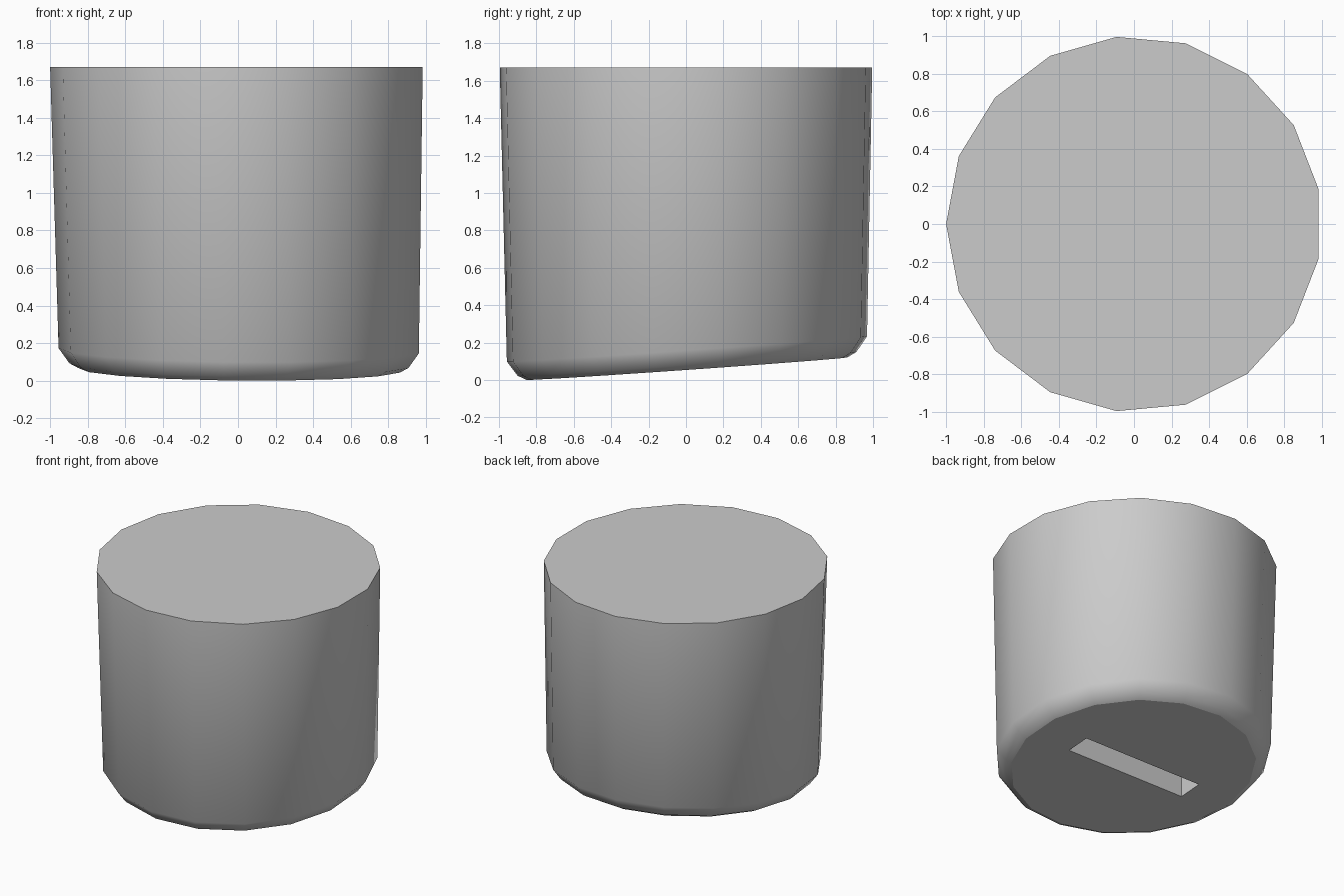
import bpy, bmesh
from math import sin, cos, pi

if "Cube" in bpy.data.objects:
    bpy.data.objects.remove(bpy.data.objects["Cube"])

SIDES = 17


def make_object(name, bm):
    bmesh.ops.recalc_face_normals(bm, faces=bm.faces)
    mesh = bpy.data.meshes.new(name)
    bm.to_mesh(mesh)
    bm.free()
    obj = bpy.data.objects.new(name, mesh)
    bpy.context.collection.objects.link(obj)
    return obj


# Slightly tilted plane of the underside
def underside(x, y):
    return 0.061 + 0.07 * y - 0.008 * x


def ring(bm, radius, lift=None, z=None, cx=0.0, cy=0.0):
    verts = []
    for i in range(SIDES):
        a = pi + 2 * pi * i / SIDES
        x, y = cx + radius * cos(a), cy + radius * sin(a)
        height = z if z is not None else max(0, underside(x, y) + lift)
        verts.append(bm.verts.new((x, y, height)))
    return verts


# Tapered body with rounded lower rim
bm = bmesh.new()
rings = [ring(bm, r, lift, cx=0.012, cy=0.005)
         for r, lift in ((0.863, 0), (0.91, 0.025), (0.967, 0.105))]
rings.append(ring(bm, 1.0, z=1.67))
for low, high in zip(rings, rings[1:]):
    for i in range(SIDES):
        j = (i + 1) % SIDES
        bm.faces.new((low[i], low[j], high[j], high[i])).smooth = True
bm.faces.new(rings[0][::-1])
bm.faces.new(rings[-1])
body = make_object("tapered_body", bm)

# Slot cut into the underside
bm = bmesh.new()
bmesh.ops.create_cube(bm, size=1)
for v in bm.verts:
    v.co.x *= 1.03
    v.co.y *= 0.19
    v.co.z = 0.42 if v.co.z > 0 else -0.3
cutter = make_object("slot_cutter", bm)
cutter.hide_render = True
cutter.display_type = 'WIRE'

cut = body.modifiers.new("slot", 'BOOLEAN')
cut.operation = 'DIFFERENCE'
cut.solver = 'EXACT'
cut.object = cutter
